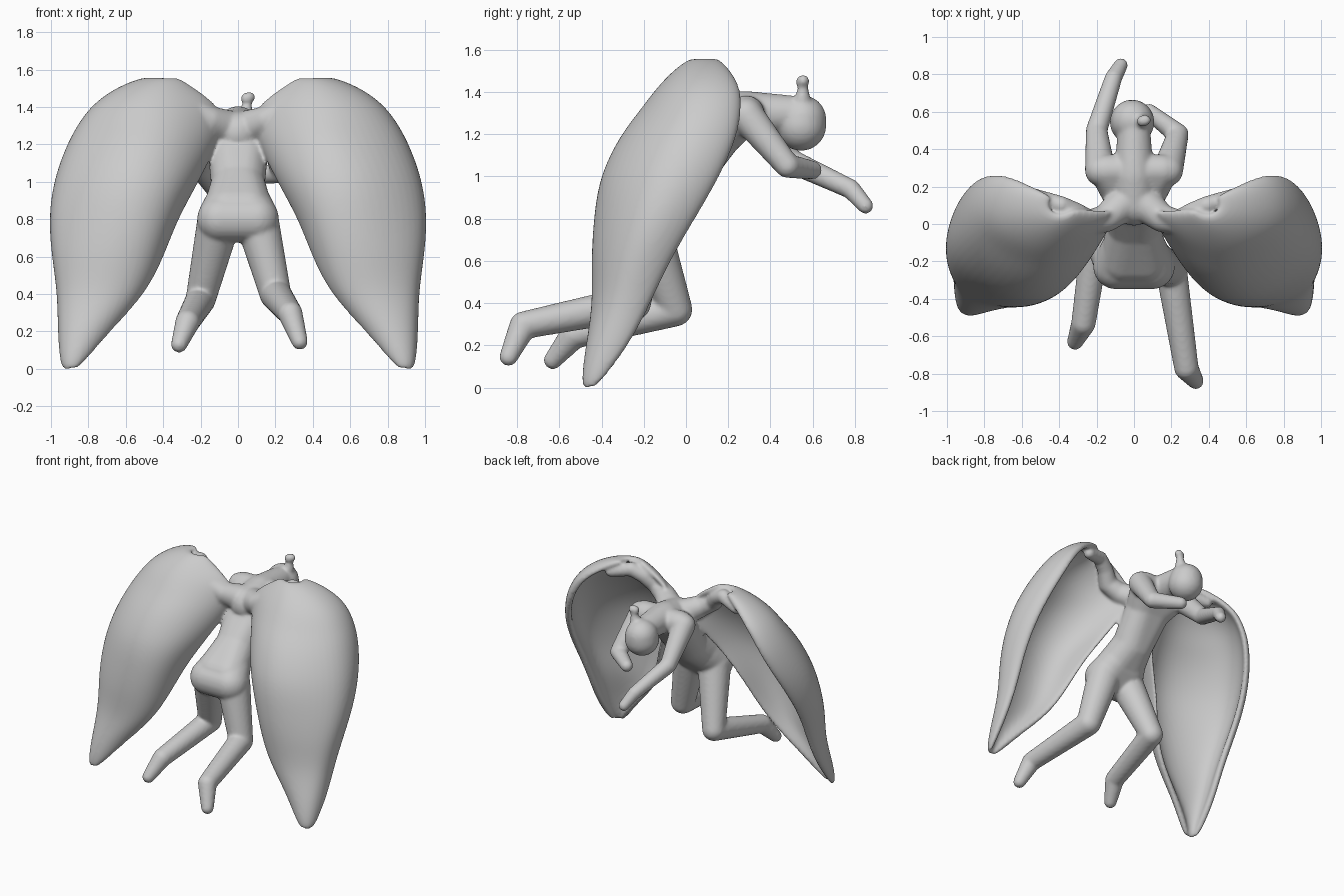
import bpy, bmesh
from mathutils import Vector

if "Cube" in bpy.data.objects:
    bpy.data.objects.remove(bpy.data.objects["Cube"])

body_bm = bmesh.new()


def blob(*spheres):
    """Convex hull around spheres given as (x, y, z, radius)."""
    bm = bmesh.new()
    for x, y, z, r in spheres:
        ball = bmesh.ops.create_icosphere(bm, subdivisions=3, radius=r)
        bmesh.ops.translate(bm, verts=ball["verts"], vec=Vector((x, y, z)))
    res = bmesh.ops.convex_hull(bm, input=bm.verts[:])
    inner = {g for g in res["geom_interior"] + res["geom_unused"]
             if isinstance(g, bmesh.types.BMVert)}
    bmesh.ops.delete(bm, geom=list(inner), context='VERTS')
    bmesh.ops.recalc_face_normals(bm, faces=bm.faces[:])
    tmp = bpy.data.meshes.new("tmp")
    bm.to_mesh(tmp)
    bm.free()
    body_bm.from_mesh(tmp)
    bpy.data.meshes.remove(tmp)


def limb(*spheres):
    for a, b in zip(spheres, spheres[1:]):
        blob(a, b)


def pair(x, y, z, r):
    return (-x, y, z, r), (x, y, z, r)


# Torso leaning forward
waist = pair(0.02, -0.02, 0.99, 0.125)
chest = pair(0.05, 0.15, 1.2, 0.115)
shoulders = pair(0.15, 0.285, 1.295, 0.088)
blob(*pair(0.06, -0.19, 0.85, 0.125), *waist)
blob(*pair(0.095, -0.225, 0.8, 0.125), *pair(0.06, -0.14, 0.88, 0.12))
blob(*waist, *chest)
blob(*chest, *shoulders)
blob((0, 0.11, 1.26, 0.12), (0, 0.26, 1.29, 0.115))

# Neck, head and hair knot
limb((0, 0.28, 1.3, 0.105), (0, 0.5, 1.295, 0.088))
blob((-0.01, 0.55, 1.27, 0.115), (-0.01, 0.545, 1.24, 0.12))
limb((0.04, 0.55, 1.36, 0.04), (0.05, 0.555, 1.42, 0.024))
blob((0.045, 0.55, 1.445, 0.032), (0.062, 0.555, 1.452, 0.03))

# Arms: one folded under the head, one reaching
limb((0.18, 0.285, 1.29, 0.083), (0.235, 0.48, 1.05, 0.058), (0.08, 0.6, 1.03, 0.044))
limb((-0.18, 0.285, 1.29, 0.083), (-0.2, 0.5, 1.07, 0.058),
     (-0.11, 0.78, 0.94, 0.047), (-0.07, 0.85, 0.86, 0.038))

# Legs, bent at the knees
limb((0.1, -0.2, 0.8, 0.118), (0.2, -0.25, 0.4, 0.085),
     (0.28, -0.77, 0.295, 0.066), (0.33, -0.84, 0.145, 0.044))
limb((-0.1, -0.2, 0.8, 0.118), (-0.2, -0.05, 0.37, 0.081),
     (-0.27, -0.53, 0.25, 0.066), (-0.315, -0.63, 0.13, 0.044))

# Wing roots running from the upper back into the leading edge
for s in (-1, 1):
    limb(*[(s * x, y, z, r) for x, y, z, r in (
        (0.04, 0.12, 1.28, 0.1), (0.15, 0.03, 1.33, 0.075), (0.24, 0.01, 1.38, 0.065),
        (0.31, 0.06, 1.45, 0.055), (0.39, 0.1, 1.495, 0.05), (0.53, 0.15, 1.46, 0.04))])

# Wings: rows of six points from inner edge, round the back, to curled-in leading edge
rows = [
    (1.55, (.33, .08), (.36, .06), (.40, .05), (.44, .07), (.46, .12), (.42, .14)),
    (1.50, (.25, .08), (.30, .01), (.44, -.05), (.61, .03), (.62, .17), (.54, .20)),
    (1.41, (.10, .07), (.24, -.05), (.49, -.16), (.77, -.01), (.75, .21), (.67, .26)),
    (1.30, (.07, .09), (.22, -.10), (.49, -.26), (.86, -.05), (.83, .20), (.75, .26)),
    (1.18, (.12, .07), (.23, -.18), (.53, -.37), (.93, -.11), (.89, .17), (.81, .24)),
    (1.00, (.21, -.06), (.32, -.34), (.62, -.44), (1.0, -.17), (.95, .09), (.88, .16)),
    (.80, (.33, -.14), (.39, -.39), (.66, -.45), (1.02, -.24), (.98, -.02), (.92, .04)),
    (.60, (.40, -.23), (.47, -.41), (.70, -.45), (.99, -.31), (.97, -.13), (.92, -.08)),
    (.40, (.50, -.31), (.56, -.41), (.73, -.43), (.94, -.36), (.95, -.22), (.91, -.17)),
    (.20, (.69, -.38), (.76, -.44), (.84, -.46), (.93, -.42), (.95, -.32), (.92, -.27)),
    (-.01, (.87, -.46), (.88, -.48), (.90, -.48), (.92, -.47), (.93, -.45), (.92, -.44)),
]
bm = bmesh.new()
grid = [[bm.verts.new((x, y, row[0])) for x, y in row[1:]] for row in rows]
for a, b in zip(grid, grid[1:]):
    for i in range(5):
        bm.faces.new((a[i], b[i], b[i + 1], a[i + 1]))
mesh = bpy.data.meshes.new("wings")
bm.to_mesh(mesh)
bm.free()
wings = bpy.data.objects.new("wings", mesh)
bpy.context.collection.objects.link(wings)
so = wings.modifiers.new("thickness", 'SOLIDIFY')
so.thickness = 0.05
so.offset = 0
wings.modifiers.new("mirror", 'MIRROR').use_axis[0] = True
ss = wings.modifiers.new("subdivide", 'SUBSURF')
ss.levels = ss.render_levels = 3

# Fuse wings and body into one soft surface
bpy.context.view_layer.update()
wing_eval = wings.evaluated_get(bpy.context.evaluated_depsgraph_get())
body_bm.from_mesh(wing_eval.to_mesh())
wing_eval.to_mesh_clear()
bpy.data.objects.remove(wings)

mesh = bpy.data.meshes.new("winged_figure")
body_bm.to_mesh(mesh)
body_bm.free()
figure = bpy.data.objects.new("winged_figure", mesh)
bpy.context.collection.objects.link(figure)
rm = figure.modifiers.new("blend", 'REMESH')
rm.mode = 'VOXEL'
rm.voxel_size = 0.011
rm.use_smooth_shade = True
sm = figure.modifiers.new("soften", 'SMOOTH')
sm.factor = 0.5
sm.iterations = 8
